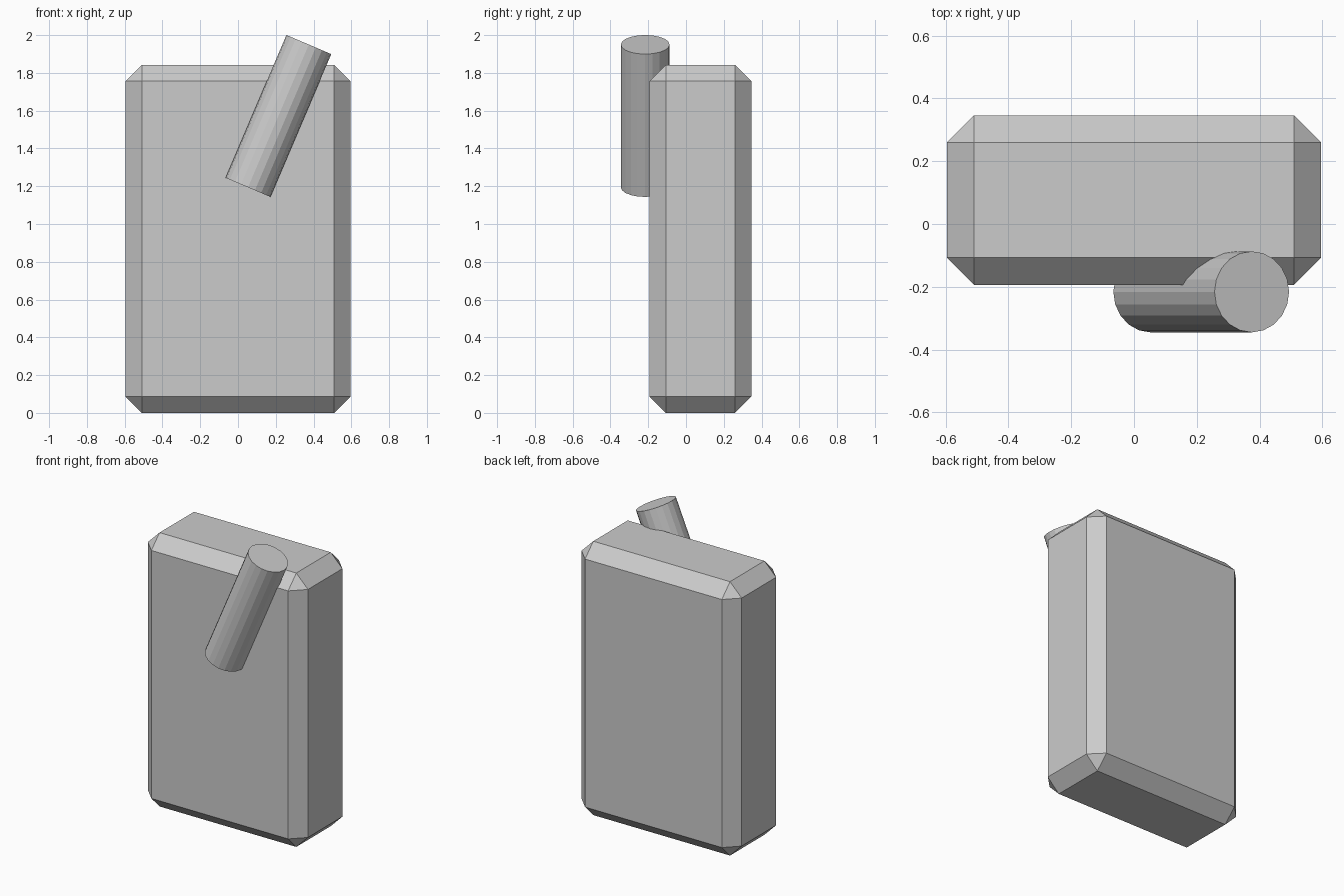
import bpy
from mathutils import Vector

if "Cube" in bpy.data.objects:
    bpy.data.objects.remove(bpy.data.objects["Cube"])

# Chamfered slab body
size = Vector((1.192, 0.54, 1.843))
bpy.ops.mesh.primitive_cube_add(size=1, location=(0, 0.076, size.z / 2))
body = bpy.context.object
body.name = "body"
body.scale = size
bpy.ops.object.transform_apply(location=False, rotation=False, scale=True)
bevel = body.modifiers.new("chamfer", 'BEVEL')
bevel.width = 0.087
bevel.segments = 1

# Tilted rod sunk into the front face
low = Vector((0.053, -0.216, 1.194))
high = Vector((0.375, -0.216, 1.95))
axis = high - low
bpy.ops.mesh.primitive_cylinder_add(vertices=20, radius=0.129, depth=axis.length,
                                    location=(low + high) / 2)
rod = bpy.context.object
rod.name = "rod"
rod.rotation_euler = (0, axis.angle(Vector((0, 0, 1))), 0)
